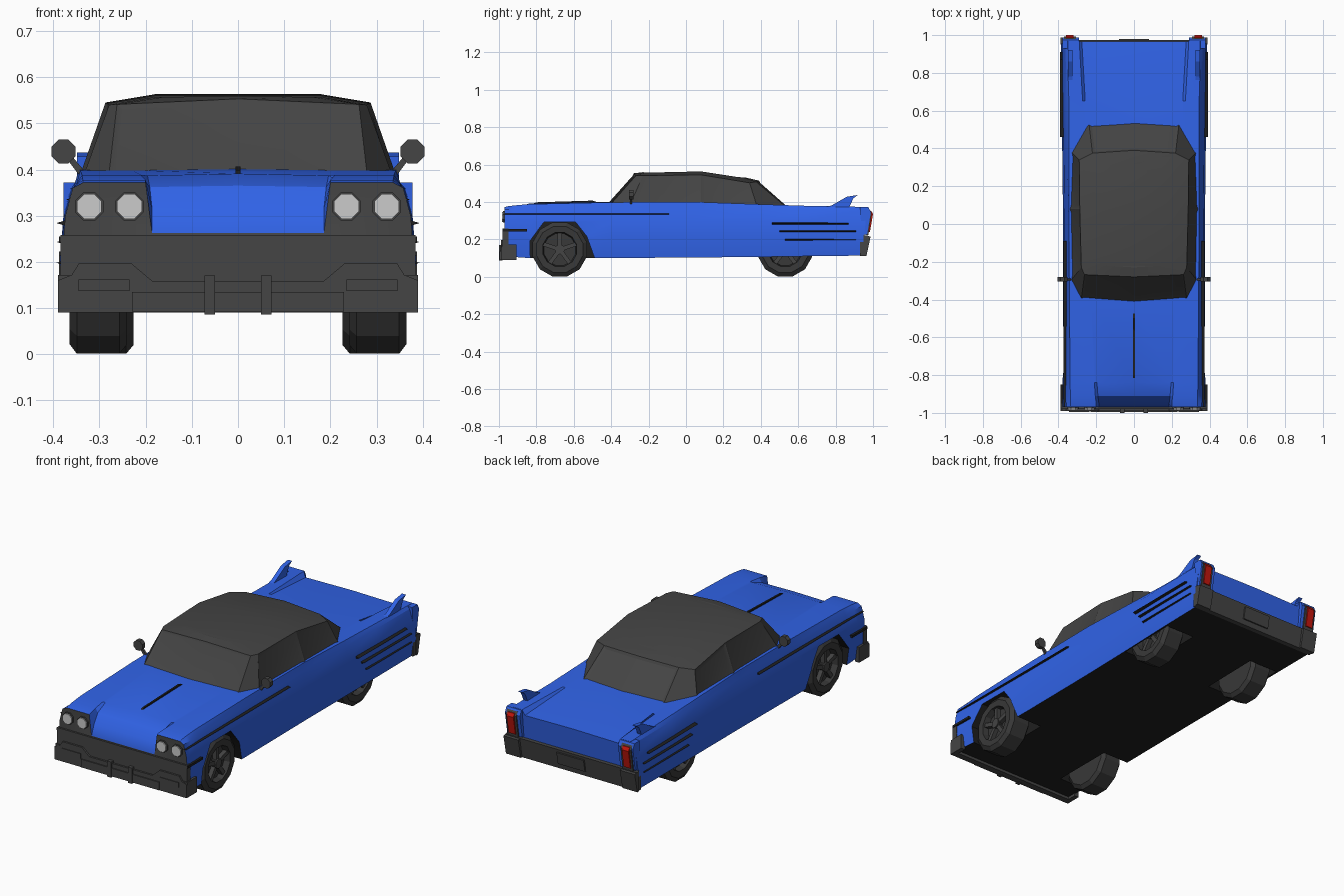
import bpy, bmesh, math
from mathutils import Matrix, Vector

if "Cube" in bpy.data.objects:
    bpy.data.objects.remove(bpy.data.objects["Cube"])


def material(name, r, g, b):
    m = bpy.data.materials.new(name)
    m.diffuse_color = (r, g, b, 1)
    m.use_nodes = True
    m.node_tree.nodes["Principled BSDF"].inputs["Base Color"].default_value = m.diffuse_color
    return m


BLUE = material("blue_paint", 0.03, 0.125, 0.8)
GREY = material("dark_grey", 0.058, 0.058, 0.058)
BLACK = material("black", 0.014, 0.014, 0.014)
TYRE = material("tyre_grey", 0.04, 0.04, 0.04)
LAMP = material("lamp_grey", 0.6, 0.6, 0.6)
RED = material("red_lamp", 0.55, 0.008, 0.004)


def finish(name, bm, *mats, smooth=None):
    bmesh.ops.recalc_face_normals(bm, faces=bm.faces)
    me = bpy.data.meshes.new(name)
    bm.to_mesh(me)
    bm.free()
    for m in mats:
        me.materials.append(m)
    ob = bpy.data.objects.new(name, me)
    bpy.context.collection.objects.link(ob)
    if smooth:
        bpy.ops.object.select_all(action='DESELECT')
        ob.select_set(True)
        bpy.context.view_layer.objects.active = ob
        bpy.ops.object.shade_smooth_by_angle(angle=math.radians(smooth))
    return ob


def prism(name, pts, axis, lo, hi, mat, sides=(1,)):
    """Extrude a 2D outline along an axis; sides=(1,-1) adds a mirrored copy."""
    place = {'X': lambda p, d: (d, p[0], p[1]), 'Y': lambda p, d: (p[0], d, p[1]),
             'Z': lambda p, d: (p[0], p[1], d)}[axis]
    obs = []
    for s in sides:
        bm = bmesh.new()
        rings = [[bm.verts.new(Vector(place(p, d)) * Vector((1, 1, 1)).length / math.sqrt(3))
                  for p in pts] for d in (lo, hi)]
        for v in bm.verts:
            v.co.x *= s
        n = len(pts)
        for r in rings:
            bm.faces.new(r)
        for i in range(n):
            j = (i + 1) % n
            bm.faces.new((rings[0][i], rings[0][j], rings[1][j], rings[1][i]))
        obs.append(finish(name, bm, mat))
    return obs


def rect(a0, a1, b0, b1):
    return [(a0, b0), (a1, b0), (a1, b1), (a0, b1)]


def ngon(cx, cz, r, n):
    return [(cx + r * math.cos((i + .5) * math.tau / n), cz + r * math.sin((i + .5) * math.tau / n))
            for i in range(n)]


BOTH = (1, -1)

# Body: lofted sections (y, bottom, half width, fender top, outer top x, inner top x, deck z, deck crown)
SECTIONS = [(-.97, .105, .382, .372, .335, .200, .262, 0), (-.95, .105, .382, .377, .336, .200, .315, .002),
            (-.91, .105, .381, .382, .337, .205, .362, .003), (-.84, .100, .379, .388, .338, .210, .387, .004),
            (-.40, .100, .376, .398, .342, .230, .398, .003), (.05, .103, .376, .400, .345, .250, .400, 0),
            (.40, .106, .380, .387, .345, .265, .387, 0), (.65, .110, .384, .379, .345, .272, .378, 0),
            (.955, .113, .386, .373, .350, .290, .345, .004)]
bm = bmesh.new()
rings = []
for y, b, w, t, xo, xi, c, k in SECTIONS:
    half = [(w - .012, b), (w, .2), (w - .008, .3), (w - .024, .36), (xo, t), (xi, t), (xi - .014, c)]
    outline = half + [(0, c + k)] + [(-x, z) for x, z in reversed(half)]
    slant = .1 if y > .9 else 0
    rings.append([bm.verts.new((x, y + (z - .24) * slant, z)) for x, z in outline])
n = len(rings[0])
for a, b in zip(rings, rings[1:]):
    for i in range(n):
        j = (i + 1) % n
        bm.faces.new((a[i], a[j], b[j], b[i]))
front_cap = bm.faces.new(rings[0])
front_cap.material_index = 1
bm.faces.new(rings[-1])
bmesh.ops.recalc_face_normals(bm, faces=bm.faces)
for f in bm.faces:
    if f.normal.z < -.8:
        f.material_index = 2
body = finish("body", bm, BLUE, GREY, BLACK)

# Wheel wells cut out of the body
arch = [(-.83, .02), (-.835, .19), (-.76, .292), (-.59, .292), (-.53, .215), (-.46, .02)]
well = [(.36, .02), (.37, .2), (.44, .29), (.62, .29), (.69, .2), (.70, .02)]
cutters = prism("front_arch_cutter", arch, 'X', .21, .5, BLACK, BOTH)
cutters += prism("rear_well_cutter", well, 'X', .19, .362, BLACK, BOTH)
bpy.context.view_layer.objects.active = body
for c in cutters:
    c.hide_render = True
    mod = body.modifiers.new("well", 'BOOLEAN')
    mod.operation, mod.solver, mod.object = 'DIFFERENCE', 'EXACT', c
    mod.material_mode = 'TRANSFER'
    bpy.ops.object.modifier_apply(modifier=mod.name)
    bpy.data.objects.remove(c)
body.select_set(True)
bpy.ops.object.shade_smooth_by_angle(angle=math.radians(25))

# Cabin: base, eave and crown rings, with inset windows
base = [(0, -.43, .385), (.28, -.405, .385), (.335, -.30, .385), (.343, .08, .385),
        (.332, .38, .375), (.24, .545, .365), (0, .56, .365)]
eave = [(0, -.28, .553), (.262, -.268, .541), (.279, -.23, .54), (.287, .08, .545),
        (.29, .34, .502), (.22, .375, .508), (0, .39, .514)]
crown = [(0, -.23, .559), (.16, -.22, .557), (.18, -.19, .557), (.18, .08, .563),
         (.18, .27, .534), (.14, .31, .53), (0, .32, .53)]
bm = bmesh.new()
loops = [[bm.verts.new(p) for p in r] + [bm.verts.new((-x, y, z)) for x, y, z in r[-2:0:-1]]
         for r in (base, eave, crown)]
walls = []
for a, b in zip(loops, loops[1:]):
    for i in range(12):
        j = (i + 1) % 12
        f = bm.faces.new((a[i], a[j], b[j], b[i]))
        if a is loops[0]:
            walls.append(f)
top = loops[2]
bm.faces.new((top[0], top[1], top[11]))
for i in range(1, 5):
    bm.faces.new((top[i], top[i + 1], top[11 - i], top[12 - i]))
bm.faces.new((top[5], top[6], top[7]))
bmesh.ops.recalc_face_normals(bm, faces=bm.faces)
for group, edge in (((11, 0), .014), ((5, 6), .014), ((2,), .02), ((3,), .02), ((8,), .02), ((9,), .02)):
    bmesh.ops.inset_region(bm, faces=[walls[i] for i in group], thickness=edge, depth=-.005,
                           use_even_offset=True)
finish("cabin", bm, GREY, smooth=20)

# Front bumper, grille and lamps
bump = [(.39, .09), (.39, .16), (.36, .172), (.345, .196), (.23, .196), (.185, .158)]
prism("front_bumper", bump + [(-x, z) for x, z in reversed(bump)], 'Y', -.99, -.955, GREY)
prism("bumper_end", rect(-.985, -.905, .09, .172), 'X', .365, .39, GREY, BOTH)
prism("bumper_bar", rect(-.23, .23, .092, .135), 'Y', -.996, -.98, GREY)
prism("bumper_guard", rect(.05, .073, .086, .17), 'Y', -1, -.98, GREY, BOTH)
prism("parking_lamp", rect(.235, .345, .137, .162), 'Y', -.994, -.985, GREY, BOTH)
prism("grille", rect(-.384, .384, .12, .258), 'Y', -.98, -.95, GREY)
prism("grille_side_trim", rect(-.978, -.85, .243, .255), 'X', .37, .388, BLACK, BOTH)
for x in (.235, .322):
    prism("headlight_ring", ngon(x, .32, .033, 8), 'Y', -.978, -.96, GREY, BOTH)
    prism("headlight", ngon(x, .32, .029, 8), 'Y', -.984, -.96, LAMP, BOTH)

# Hood ornament, side trim and mirrors
prism("hood_ornament", [(-.83, .385), (-.8, .398), (-.5, .407), (-.47, .398)], 'X', -.005, .005, BLACK)
prism("side_trim", [(.345, .328), (.373, .335), (.345, .342)], 'Y', -.97, -.09, BLACK, BOTH)
for z, y0, y1 in ((.284, .46, .87), (.243, .50, .91), (.198, .53, .91)):
    prism("rear_side_trim", [(.37, z - .007), (.393, z), (.37, z + .007)], 'Y', y0, y1, BLACK, BOTH)
prism("mirror", ngon(.378, .439, .028, 8), 'Y', -.305, -.28, GREY, BOTH)
prism("mirror_stalk", [(.325, .388), (.338, .38), (.372, .425), (.362, .432)], 'Y', -.3, -.288, GREY, BOTH)

# Tail: fins, fender ends, lamps and rear bumper
fin = [(.72, .365), (.78, .382), (.86, .428), (.92, .437), (.895, .42), (.87, .365)]
prism("tail_fin", fin, 'X', .325, .349, BLUE, BOTH)
tail = [(.94, .225), (.968, .225), (.988, .345), (.975, .372), (.93, .372)]
prism("fender_end", tail, 'X', .29, .378, BLUE, BOTH)
prism("tail_lamp_bezel", [(.96, .222), (.975, .222), (.993, .34), (.98, .362)], 'X', .308, .37, GREY, BOTH)
prism("tail_lamp", [(.96, .238), (.983, .238), (1, .335), (.99, .352), (.97, .355)], 'X', .32, .36, RED, BOTH)
prism("rear_bumper", [(.93, .112), (.955, .112), (.974, .22), (.93, .22)], 'X', -.384, .384, GREY)
prism("bumper_corner", [(.95, .112), (.965, .112), (.987, .215), (.95, .222)], 'X', .3, .388, GREY, BOTH)
prism("rear_plate", [(.95, .14), (.967, .14), (.98, .205), (.95, .205)], 'X', -.08, .08, GREY)


# Wheels: lathed tyre with a recessed rim, five spokes and a hub
def wheel(name, x, y, s):
    bm = bmesh.new()
    prof = [(.001, -.035), (.088, -.035), (.094, -.002), (.128, 0), (.15, -.016),
            (.15, -.108), (.13, -.124), (.001, -.124)]
    sides = 12
    loops = [[bm.verts.new((s * (x + d), y + r * math.cos((i + .5) * math.tau / sides),
                            .146 + r * math.sin((i + .5) * math.tau / sides))) for i in range(sides)]
             for r, d in prof]
    for a, b in zip(loops, loops[1:]):
        for i in range(sides):
            j = (i + 1) % sides
            bm.faces.new((a[i], a[j], b[j], b[i]))
    bm.faces.new(loops[0])
    bm.faces.new(loops[-1])
    finish(name + "_tyre", bm, TYRE)
    for i in range(5):
        rot = Matrix.Rotation(i * math.tau / 5 + math.pi / 2, 2)
        spoke = [rot @ Vector(p) + Vector((y, .146)) for p in rect(.01, .091, -.011, .011)]
        prism(name + "_spoke", spoke, 'X', x - .036, x - .012, GREY, (s,))
    prism(name + "_hub", ngon(y, .146, .026, 10), 'X', x - .036, x - .006, GREY, (s,))


for s in BOTH:
    wheel("front_wheel", .365, -.675, s)
    wheel("rear_wheel", .35, .53, s)
